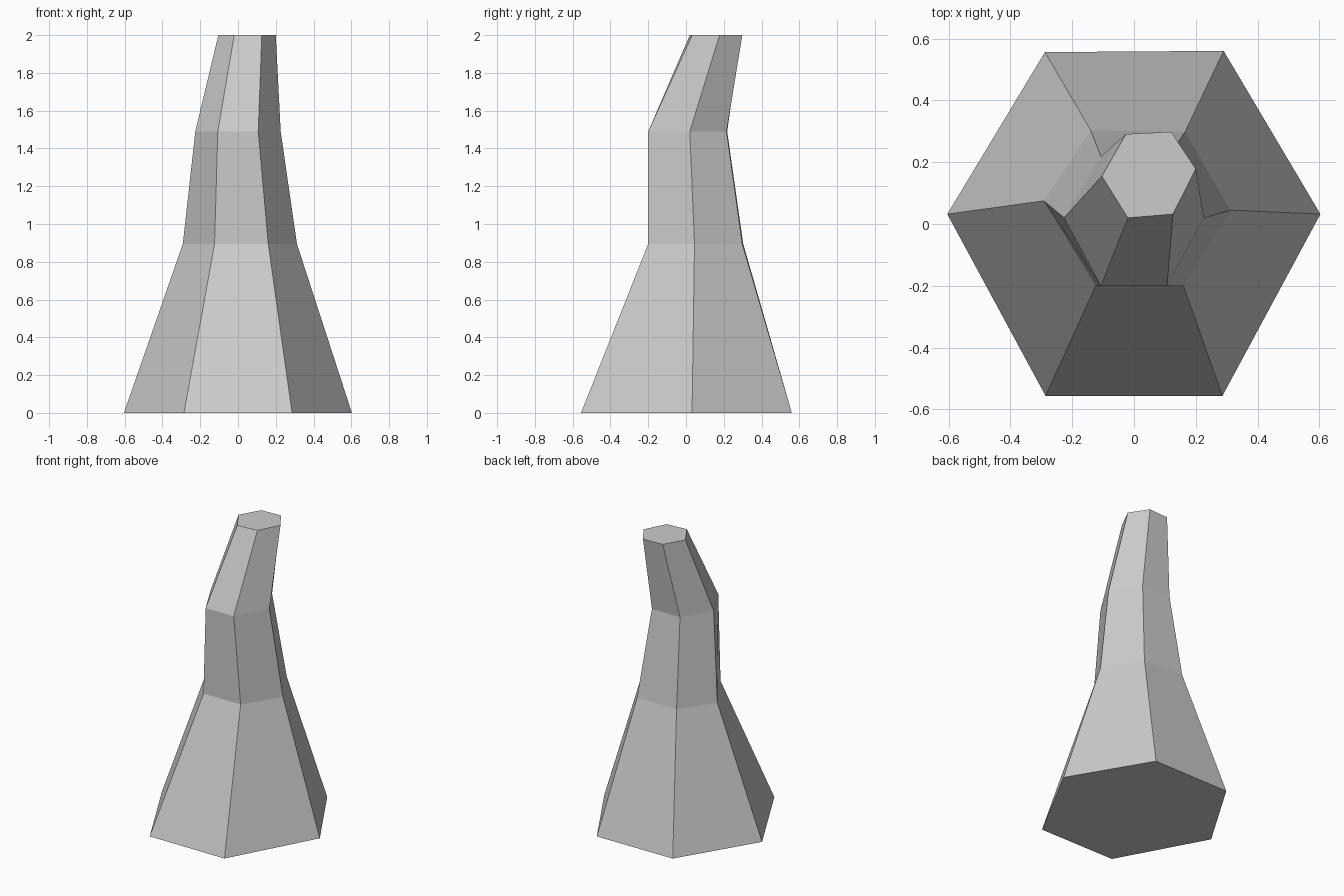
import bpy, bmesh

# Hexagonal cross-sections: height, then six (x, y) corners counter-clockwise from the right
SECTIONS = [
    (0.00, [(0.603, 0.032), (0.29, 0.56), (-0.288, 0.556), (-0.604, 0.032), (-0.286, -0.556), (0.286, -0.556)]),
    (0.895, [(0.312, 0.045), (0.165, 0.298), (-0.14, 0.303), (-0.292, 0.075), (-0.124, -0.20), (0.16, -0.20)]),
    (1.49, [(0.226, 0.02), (0.11, 0.215), (-0.107, 0.218), (-0.226, 0.02), (-0.107, -0.20), (0.107, -0.20)]),
    (2.00, [(0.20, 0.178), (0.12, 0.298), (-0.026, 0.291), (-0.104, 0.155), (-0.02, 0.02), (0.126, 0.032)]),
]

# Bent, tapering column lofted through the sections
bm = bmesh.new()
rings = [[bm.verts.new((x, y, z)) for x, y in pts] for z, pts in SECTIONS]
for low, high in zip(rings, rings[1:]):
    for i in range(6):
        j = (i + 1) % 6
        bm.faces.new((low[i], low[j], high[j], high[i]))

# Flat base and tip
bm.faces.new(rings[0][::-1])
bm.faces.new(rings[-1])
bmesh.ops.recalc_face_normals(bm, faces=bm.faces)

mesh = bpy.data.meshes.new("tapered_column")
bm.to_mesh(mesh)
bm.free()
bpy.context.collection.objects.link(bpy.data.objects.new("tapered_column", mesh))
